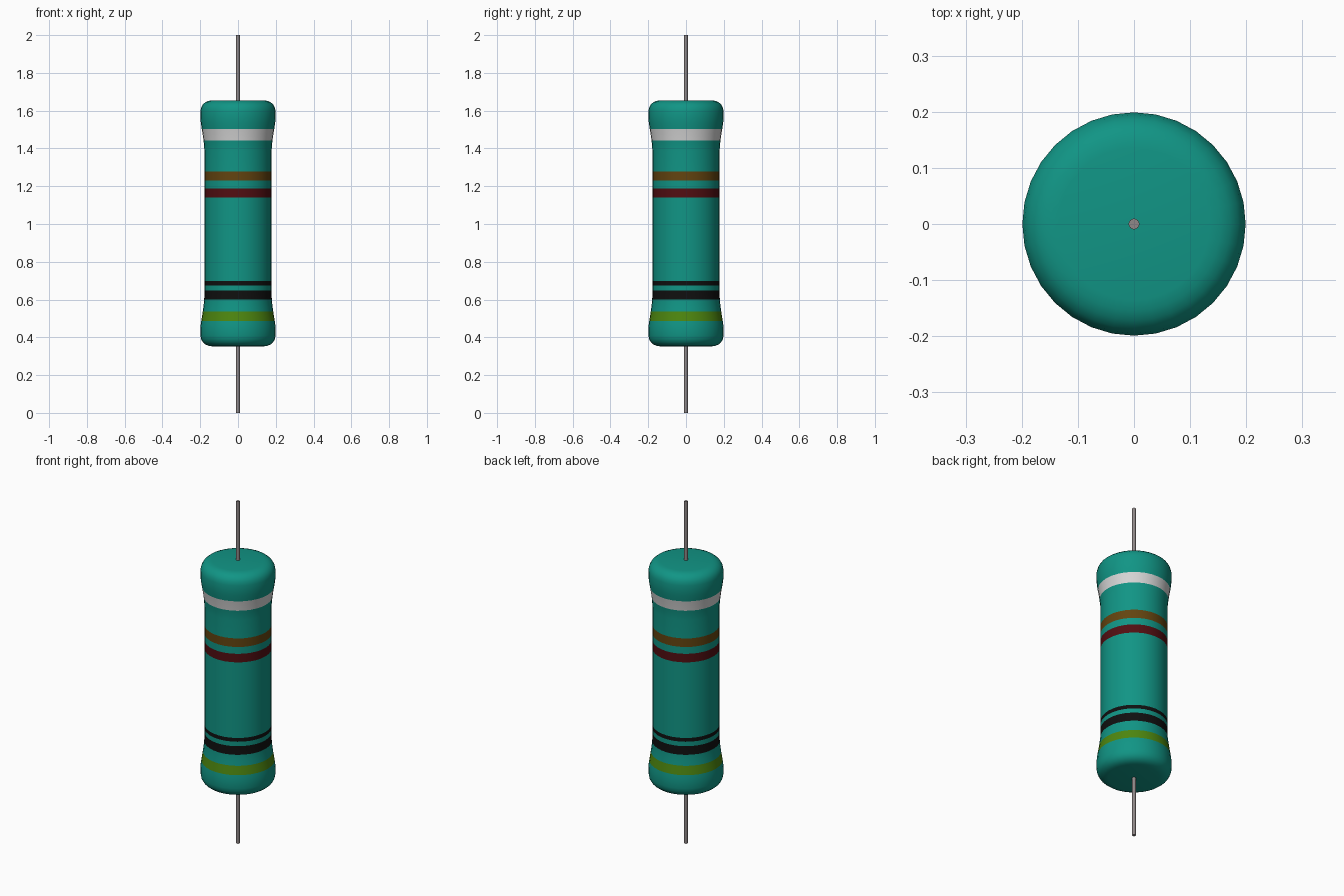
import bpy, bmesh, math

if "Cube" in bpy.data.objects:
    bpy.data.objects.remove(bpy.data.objects["Cube"])

SEG = 32


def material(name, rgb):
    m = bpy.data.materials.new(name)
    m.diffuse_color = (*rgb, 1)
    m.use_nodes = True
    m.node_tree.nodes["Principled BSDF"].inputs["Base Color"].default_value = m.diffuse_color
    return m


teal = material("teal", (0.0055, 0.30, 0.235))
silver = material("silver", (0.66, 0.66, 0.66))
brown = material("brown", (0.125, 0.058, 0.005))
red = material("dark red", (0.085, 0.0045, 0.006))
black = material("black", (0.005, 0.005, 0.005))
green = material("green", (0.075, 0.24, 0.005))
metal = material("lead metal", (0.28, 0.25, 0.25))


def lathe(name, profile, mats, pick):
    """Spin (radius, z) points around z, closing both ends with flat caps."""
    bm = bmesh.new()
    rings = [[bm.verts.new((r * math.cos(2 * math.pi * i / SEG),
                            r * math.sin(2 * math.pi * i / SEG), z))
              for i in range(SEG)] for r, z in profile]
    for a, b in zip(rings, rings[1:]):
        for i in range(SEG):
            j = (i + 1) % SEG
            bm.faces.new((a[i], a[j], b[j], b[i]))
    bm.faces.new(rings[0][::-1])
    bm.faces.new(rings[-1])
    for f in bm.faces:
        f.material_index = pick(f.calc_center_median().z)
    me = bpy.data.meshes.new(name)
    bm.to_mesh(me)
    bm.free()
    for m in mats:
        me.materials.append(m)
    ob = bpy.data.objects.new(name, me)
    bpy.context.collection.objects.link(ob)
    bpy.context.view_layer.objects.active = ob
    ob.select_set(True)
    bpy.ops.object.shade_smooth_by_angle(angle=math.radians(40))
    ob.select_set(False)
    return ob


# Half of the body outline: (radius, distance in from the end)
end = [(0.135, 0.0), (0.155, 0.003), (0.172, 0.010), (0.186, 0.022),
       (0.195, 0.038), (0.199, 0.058), (0.199, 0.095), (0.197, 0.118),
       (0.193, 0.145), (0.188, 0.175), (0.183, 0.210), (0.1795, 0.24),
       (0.178, 0.27)]
BOTTOM, TOP = 0.352, 1.655
outline = [(r, BOTTOM + d) for r, d in end] + [(r, TOP - d) for r, d in reversed(end)]

# Colour bands: (low z, high z, material slot)
bands = [(0.487, 0.538, 5), (0.599, 0.649, 4), (0.675, 0.697, 4),
         (1.139, 1.189, 3), (1.229, 1.279, 2), (1.443, 1.502, 1)]


def radius_at(z):
    for (r0, z0), (r1, z1) in zip(outline, outline[1:]):
        if z0 <= z <= z1:
            return r0 + (r1 - r0) * (z - z0) / (z1 - z0)


def band_slot(z):
    return next((s for lo, hi, s in bands if lo < z < hi), 0)


# Add a ring at every band edge
cuts = [(radius_at(z), z) for lo, hi, _ in bands for z in (lo, hi)]
kept = [p for p in outline if all(abs(p[1] - c[1]) > 0.004 for c in cuts)]
profile = sorted(kept + cuts, key=lambda p: p[1])
lathe("resistor_body", profile, [teal, silver, brown, red, black, green], band_slot)

# Wire leads
for name, lo, hi in (("lower_lead", 0.0, 0.37), ("upper_lead", 1.64, 2.0)):
    lathe(name, [(0.0095, lo), (0.0095, hi)], [metal], lambda z: 0)
